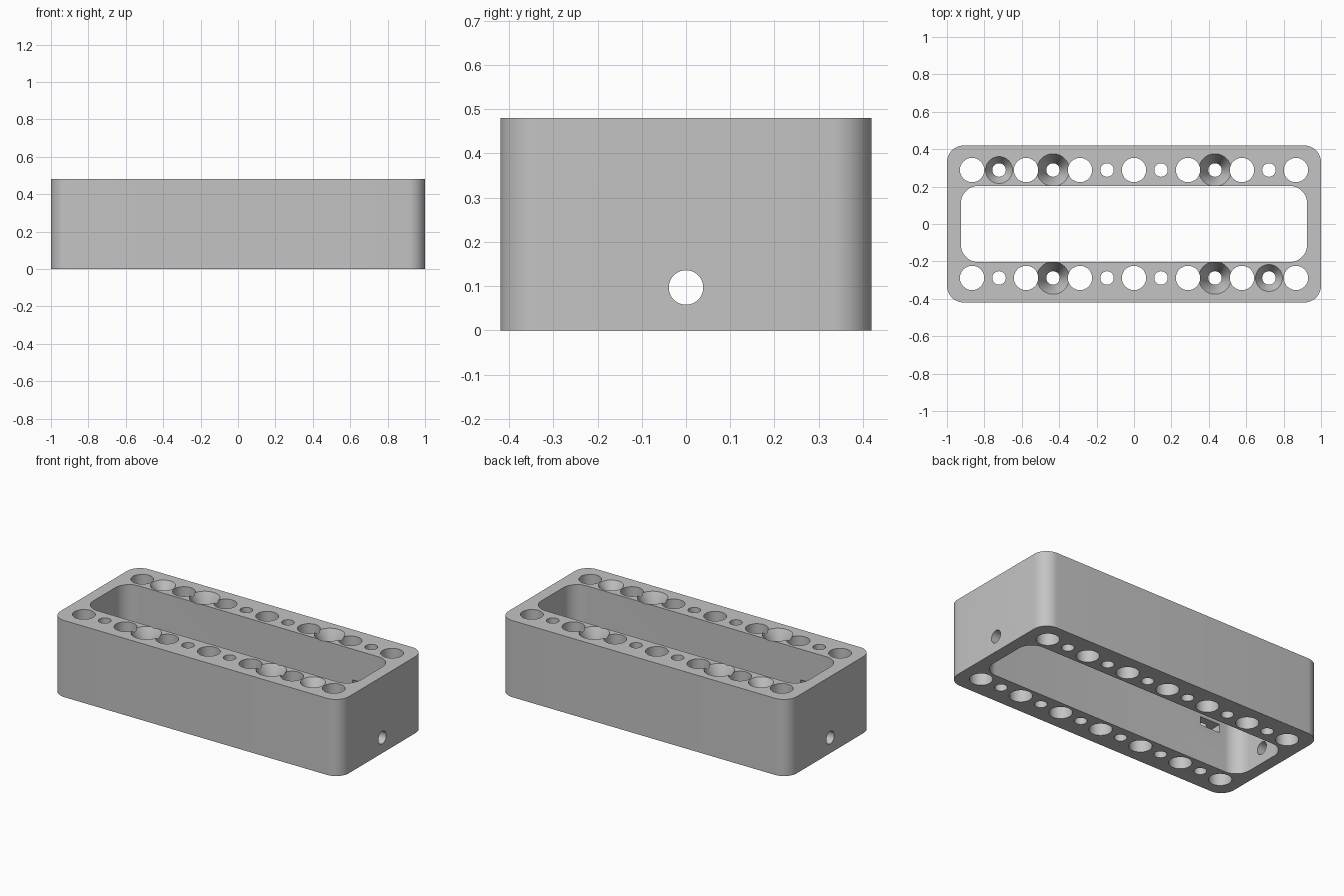
import bpy, bmesh, math
from mathutils import Vector

if "Cube" in bpy.data.objects:
    bpy.data.objects.remove(bpy.data.objects["Cube"], do_unlink=True)

HEIGHT = 0.48
PITCH = 0.1443      # spacing of the holes along each rail
ROW = 0.2885        # distance of each hole row from the centre line
BIG, SMALL = 0.065, 0.036

grey = bpy.data.materials.new("plain grey")
grey.use_nodes = True
colour = (0.55, 0.55, 0.55, 1)
grey.diffuse_color = colour
grey.node_tree.nodes["Principled BSDF"].inputs["Base Color"].default_value = colour


def loft(bm, lower, upper):
    """Closed solid between two matching loops of points."""
    a = [bm.verts.new(p) for p in lower]
    b = [bm.verts.new(p) for p in upper]
    bm.faces.new(a[::-1])
    bm.faces.new(b)
    for i in range(len(a)):
        j = (i + 1) % len(a)
        bm.faces.new((a[i], a[j], b[j], b[i]))


def prism(bm, outline, z0, z1):
    loft(bm, [(x, y, z0) for x, y in outline], [(x, y, z1) for x, y in outline])


def circle(x, y, z, r, n=48):
    steps = [math.tau * i / n for i in range(n)]
    return [(x + r * math.cos(t), y + r * math.sin(t), z) for t in steps]


def rounded_rectangle(hx, hy, r, n=12):
    points = []
    for q, (sx, sy) in enumerate(((1, 1), (-1, 1), (-1, -1), (1, -1))):
        for i in range(n + 1):
            t = math.pi / 2 * (q + i / n)
            points.append((sx * (hx - r) + r * math.cos(t),
                           sy * (hy - r) + r * math.sin(t)))
    return points


def make_object(name, bm):
    bmesh.ops.recalc_face_normals(bm, faces=bm.faces[:])
    mesh = bpy.data.meshes.new(name)
    bm.to_mesh(mesh)
    bm.free()
    mesh.materials.append(grey)
    obj = bpy.data.objects.new(name, mesh)
    bpy.context.collection.objects.link(obj)
    return obj


# Solid block with rounded upright corners
bm = bmesh.new()
prism(bm, rounded_rectangle(1, 0.42, 0.09), 0, HEIGHT)
block = make_object("mounting_block", bm)
cutters = []

# Long central opening
bm = bmesh.new()
prism(bm, rounded_rectangle(0.926, 0.204, 0.095), -0.1, HEIGHT + 0.1)
cutters.append(make_object("opening_cutter", bm))

# Alternating large and small through holes in both rails
bm = bmesh.new()
for side in (-1, 1):
    for k in range(-6, 7):
        r = SMALL if k % 2 else BIG
        loft(bm, circle(k * PITCH, side * ROW, -0.1, r),
             circle(k * PITCH, side * ROW, HEIGHT + 0.1, r))
cutters.append(make_object("bore_cutter", bm))

# Countersinks in the top face
bm = bmesh.new()
for side in (-1, 1):
    for k, radius, depth in ((-3, 0.087, 0.1), (3, 0.087, 0.1), (-5 * side, 0.072, 0.06)):
        slope = (radius - SMALL) / depth
        extra = 0.01
        loft(bm, circle(k * PITCH, side * ROW, HEIGHT - depth - extra, SMALL - slope * extra),
             circle(k * PITCH, side * ROW, HEIGHT + extra, radius + slope * extra))
cutters.append(make_object("countersink_cutter", bm))

# Nut slots opening into the inner walls, with a hexagonal far end
bm = bmesh.new()
for side in (-1, 1):
    half = 0.07
    x, y = 5 * PITCH, ROW
    outline = [(x - half, 0.15), (x + half, 0.15), (x + half, y + 0.04),
               (x, y + 0.081), (x - half, y + 0.04)]
    prism(bm, [(side * px, side * py) for px, py in outline], 0.236, 0.288)
cutters.append(make_object("nut_slot_cutter", bm))

# Cross hole through both end walls
bm = bmesh.new()
ring = [Vector((0, x, z + 0.097)) for x, z, _ in circle(0, 0, 0, 0.039)]
loft(bm, [p + Vector((-1.1, 0, 0)) for p in ring], [p + Vector((1.1, 0, 0)) for p in ring])
cutters.append(make_object("end_hole_cutter", bm))

# Cut everything, keep the result and drop the cutters
for cutter in cutters:
    cutter.hide_render = True
    mod = block.modifiers.new(cutter.name, 'BOOLEAN')
    mod.operation = 'DIFFERENCE'
    mod.solver = 'EXACT'
    mod.object = cutter
depsgraph = bpy.context.evaluated_depsgraph_get()
result = bpy.data.meshes.new_from_object(block.evaluated_get(depsgraph))
block.modifiers.clear()
block.data = result
for cutter in cutters:
    bpy.data.objects.remove(cutter, do_unlink=True)

# Smooth round walls, crisp edges
bpy.ops.object.select_all(action='DESELECT')
block.select_set(True)
bpy.context.view_layer.objects.active = block
bpy.ops.object.shade_smooth_by_angle(angle=math.radians(30))
